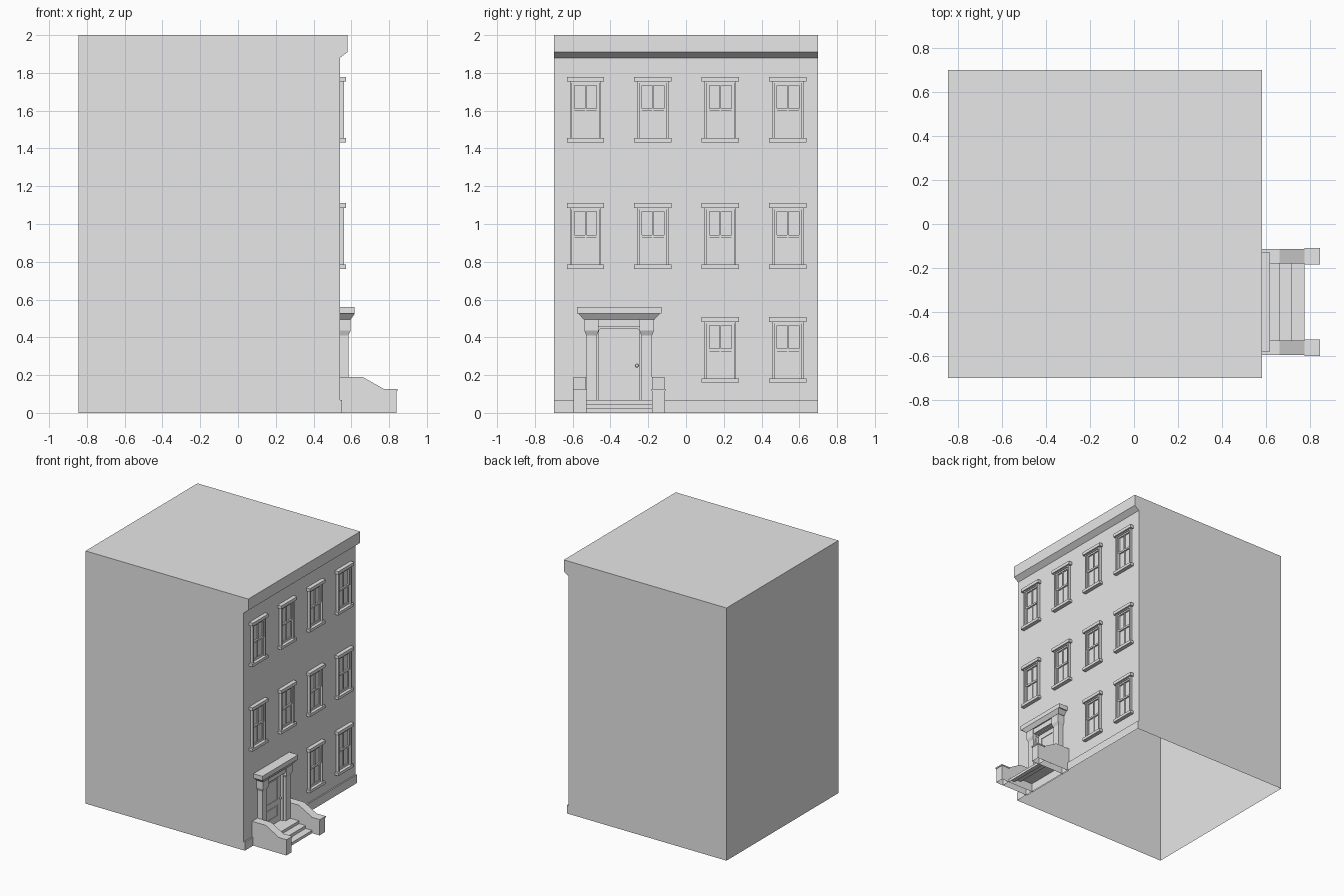
import bpy, bmesh, math
from mathutils import Vector

cube = bpy.data.objects.get("Cube")
if cube:
    bpy.data.objects.remove(cube)

stone = bpy.data.materials.new("plain_grey")
stone.use_nodes = True
grey = (0.8, 0.8, 0.8, 1)
stone.diffuse_color = grey
stone.node_tree.nodes["Principled BSDF"].inputs["Base Color"].default_value = grey

WALL = 0.54
DOOR_Y = -0.354


def add_object(name, mesh, location=(0, 0, 0)):
    obj = bpy.data.objects.new(name, mesh)
    obj.location = location
    bpy.context.collection.objects.link(obj)
    return obj


def to_mesh(name, bm):
    bmesh.ops.recalc_face_normals(bm, faces=bm.faces)
    mesh = bpy.data.meshes.new(name)
    bm.to_mesh(mesh)
    bm.free()
    mesh.materials.append(stone)
    return mesh


def add_prism(bm, points, axis, start, end, open_base=False):
    """Extrude a side profile along y, or a front profile along x."""
    def place(p, d):
        return (p[0], d, p[1]) if axis == "y" else (d, p[0], p[1])
    a = [bm.verts.new(place(p, start)) for p in points]
    b = [bm.verts.new(place(p, end)) for p in points]
    bm.faces.new(a)
    bm.faces.new(b[::-1])
    count = len(points)
    for i in range(count - 1 if open_base else count):
        j = (i + 1) % count
        bm.faces.new((a[i], b[i], b[j], a[j]))


def prism(name, points, axis, start, end, open_base=False):
    bm = bmesh.new()
    add_prism(bm, points, axis, start, end, open_base)
    return add_object(name, to_mesh(name, bm))


def add_box(bm, x0, x1, y0, y1, z0, z1):
    add_prism(bm, [(x0, z0), (x0, z1), (x1, z1), (x1, z0)], "y", y0, y1)


def box(name, *size):
    bm = bmesh.new()
    add_box(bm, *size)
    return add_object(name, to_mesh(name, bm))


def loft(name, centre_y, sections):
    """Stack rectangles against the wall: (height, front x, half width)."""
    bm = bmesh.new()
    rings = []
    for z, x, w in sections:
        corners = [(WALL, -w), (x, -w), (x, w), (WALL, w)]
        rings.append([bm.verts.new((cx, centre_y + cy, z)) for cx, cy in corners])
    bm.faces.new(rings[0])
    bm.faces.new(rings[-1])
    for low, high in zip(rings, rings[1:]):
        for i in range(4):
            j = (i + 1) % 4
            bm.faces.new((low[i], low[j], high[j], high[i]))
    return add_object(name, to_mesh(name, bm))


# Hollow building shell with cornice and plinth, open underneath
prism("building_shell",
      [(-0.845, 0), (-0.845, 2), (0.58, 2), (0.58, 1.91), (WALL, 1.88),
       (WALL, 0.067), (0.55, 0.067), (0.55, 0)],
      "y", -0.7, 0.7, open_base=True)


# Sash window, with its origin at the bottom of the sill
def window_mesh():
    bm = bmesh.new()
    add_box(bm, 0, 0.031, -0.099, 0.099, 0.322, 0.347)       # lintel
    add_box(bm, 0, 0.031, -0.099, 0.099, 0, 0.022)           # sill
    for s in (-1, 1):
        y0, y1 = sorted((s * 0.083, s * 0.071))
        add_box(bm, 0, 0.021, y0, y1, 0.022, 0.322)          # casing
        y0, y1 = sorted((s * 0.071, s * 0.058))
        add_box(bm, 0, 0.007, y0, y1, 0.022, 0.172)          # lower stile
        add_box(bm, 0, 0.012, y0, y1, 0.172, 0.314)          # upper stile
    add_box(bm, 0, 0.018, -0.071, 0.071, 0.314, 0.322)       # head
    add_box(bm, 0, 0.012, -0.058, 0.058, 0.302, 0.314)       # top rail
    add_box(bm, 0, 0.012, -0.058, 0.058, 0.166, 0.18)        # meeting rail
    add_box(bm, 0, 0.007, -0.058, 0.058, 0.022, 0.038)       # bottom rail
    add_box(bm, 0, 0.006, -0.004, 0.004, 0.038, 0.166)       # lower bar
    add_box(bm, 0, 0.009, -0.004, 0.004, 0.18, 0.302)        # upper bar
    return to_mesh("sash_window", bm)


sash = window_mesh()
for floor, z in enumerate((0.16, 0.763, 1.432)):
    for column in range(4):
        if floor == 0 and column < 2:
            continue  # the entrance takes this space
        add_object(f"window_{floor}_{column}", sash,
                   (WALL, -0.532 + 0.357 * column, z))

# Door hood and the beam below it
loft("door_hood", DOOR_Y,
     [(0.495, 0.597, 0.188), (0.525, 0.618, 0.215),
      (0.525, 0.618, 0.224), (0.56, 0.618, 0.224)])
box("door_beam", WALL, 0.588, DOOR_Y - 0.13, DOOR_Y + 0.13, 0.455, 0.495)

# Pilasters with flared capitals
for side, s in (("right", -1), ("left", 1)):
    loft(f"{side}_pilaster", DOOR_Y + s * 0.146,
         [(0.067, 0.584, 0.028), (0.41, 0.584, 0.028), (0.435, 0.596, 0.038),
          (0.495, 0.596, 0.038)])

# Door frame with clipped upper corners
half = [(0.12, 0.067), (0.12, 0.46), (0, 0.46)]
inner = [(0, 0.448), (0.095, 0.448), (0.107, 0.436), (0.107, 0.067)]
for side, s in (("right", -1), ("left", 1)):
    prism(f"{side}_door_frame", [(DOOR_Y + s * y, z) for y, z in half + inner],
          "x", WALL, 0.565)

# Door leaf with raised mouldings around two panels
box("door_leaf", WALL, 0.544, DOOR_Y - 0.107, DOOR_Y + 0.107, 0.067, 0.448)
bm = bmesh.new()
for z0, z1 in ((0.117, 0.196), (0.245, 0.41)):
    for s in (-1, 1):
        y = DOOR_Y + s * 0.069
        add_box(bm, 0.543, 0.549, y - 0.004, y + 0.004, z0, z1)
    for z in (z0, z1):
        add_box(bm, 0.543, 0.549, DOOR_Y - 0.073, DOOR_Y + 0.073, z - 0.004, z + 0.004)
add_object("door_panels", to_mesh("door_panels", bm))

# Door knob
bm = bmesh.new()
bmesh.ops.create_uvsphere(bm, u_segments=12, v_segments=8, radius=0.009)
for face in bm.faces:
    face.smooth = True
add_object("door_knob", to_mesh("door_knob", bm), (0.554, -0.26, 0.25))

# Hollow front steps
prism("front_steps",
      [(WALL, 0), (WALL, 0.067), (0.66, 0.067), (0.66, 0.045), (0.718, 0.045),
       (0.718, 0.022), (0.775, 0.022), (0.775, 0)],
      "y", DOOR_Y - 0.176, DOOR_Y + 0.176, open_base=True)

# Sloped stoop walls ending in capped piers
for side, s in (("right", -1), ("left", 1)):
    y = DOOR_Y + s * 0.208
    prism(f"{side}_stoop_wall",
          [(WALL, 0), (WALL, 0.19), (0.66, 0.19), (0.775, 0.125), (0.775, 0)],
          "y", y - 0.033, y + 0.033, open_base=True)
    prism(f"{side}_stoop_pier",
          [(0.775, 0), (0.775, 0.119), (0.84, 0.119), (0.84, 0)],
          "y", y - 0.034, y + 0.034, open_base=True)
    box(f"{side}_pier_cap", 0.773, 0.845, y - 0.037, y + 0.037, 0.117, 0.127)
